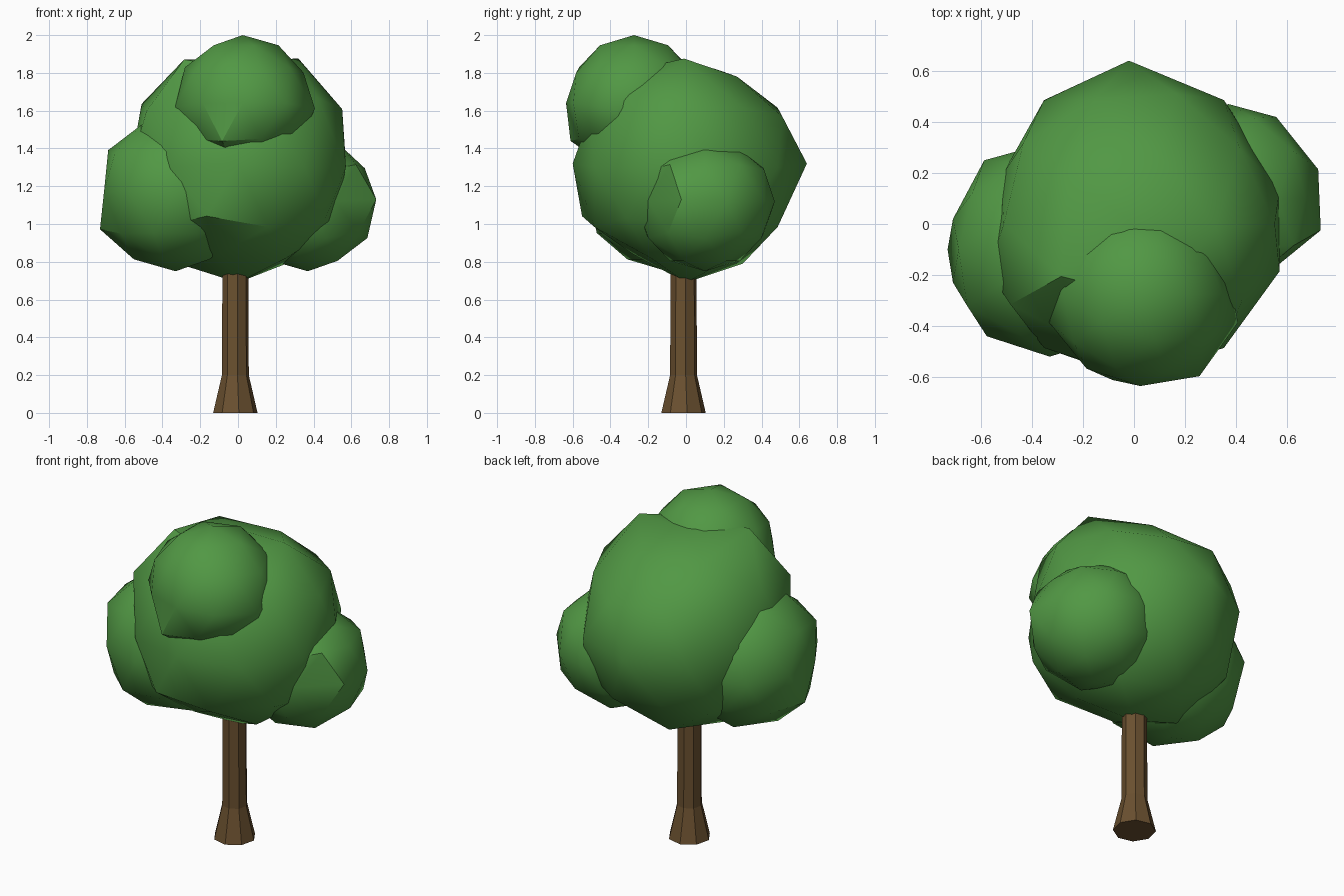
import bpy, bmesh, math
from mathutils import Vector


def material(name, colour):
    mat = bpy.data.materials.new(name)
    mat.diffuse_color = (*colour, 1)
    return mat


GREEN = material("leaf green", (0.083, 0.314, 0.058))
BROWN = material("bark brown", (0.145, 0.081, 0.029))


def finish(bm, name, mat, smooth):
    mesh = bpy.data.meshes.new(name)
    bm.normal_update()
    bm.to_mesh(mesh)
    bm.free()
    mesh.materials.append(mat)
    obj = bpy.data.objects.new(name, mesh)
    bpy.context.collection.objects.link(obj)
    if smooth:
        bpy.ops.object.select_all(action='DESELECT')
        obj.select_set(True)
        bpy.context.view_layer.objects.active = obj
        bpy.ops.object.shade_smooth_by_angle(angle=math.radians(35))
    return obj


def leaf_clump(name, centre, radius, nudges=()):
    """Low-poly ball; each nudge moves the vertex nearest a direction."""
    bm = bmesh.new()
    bmesh.ops.create_icosphere(bm, subdivisions=2, radius=1)
    targets = [(max(bm.verts, key=lambda v: v.co.normalized().dot(Vector(d).normalized())),
                Vector(offset)) for d, offset in nudges]
    for v in bm.verts:
        v.co = v.co.normalized() * radius + Vector(centre)
    for v, offset in targets:
        v.co += offset
    return finish(bm, name, GREEN, True)


# Trunk: eight-sided, flared at the foot
bm = bmesh.new()
rings = []
for z, r in ((0, 0.119), (0.2, 0.072), (0.85, 0.069)):
    angles = [math.radians(9 + 45 * i) for i in range(8)]
    rings.append([bm.verts.new((-0.014 + r * math.cos(a), -0.013 + r * math.sin(a), z))
                  for a in angles])
for low, high in zip(rings, rings[1:]):
    for i in range(8):
        j = (i + 1) % 8
        bm.faces.new((low[i], low[j], high[j], high[i]))
bm.faces.new(rings[0][::-1])
bm.faces.new(rings[-1])
finish(bm, "trunk", BROWN, False)

# Main crown
leaf_clump("main_crown", (0, 0, 1.3), 0.6, (
    ((0, 1, 0), (-0.02, 0.04, 0.02)),
    ((0, -1, 0), (0, 0, 0.02)),
    ((0, 0, 1), (0, 0, -0.03)),
    ((0, 0, -1), (0, 0, -0.01)),
    ((0.526, 0, 0.851), (0.005, -0.01, 0.065)),
    ((0.688, -0.5, 0.526), (0.01, 0, 0.05)),
    ((-0.425, -0.309, 0.851), (-0.03, -0.02, 0.06)),
    ((-0.851, 0, 0.526), (0, 0, 0.02)),
    ((0.162, 0.5, 0.851), (0, -0.03, -0.03)),
    ((-0.724, -0.526, 0.447), (-0.05, 0, 0.03)),
    ((-0.951, 0.309, 0), (0.05, 0, 0)),
    ((0.894, 0, 0.447), (0.015, 0, 0.04)),
    ((0.724, 0.526, -0.447), (0.03, 0, 0)),
    ((0.724, -0.526, -0.447), (0.03, 0, 0)),
    ((0.951, 0.309, 0), (0, -0.05, 0.03)),
    ((-0.276, 0.851, -0.447), (0, -0.03, -0.01)),
    ((-0.276, -0.851, -0.447), (0, -0.04, 0.01)),
    ((-0.162, -0.5, -0.851), (0, 0.02, 0.05)),
    ((0.425, -0.309, -0.851), (0, 0, 0.03)),
))

# Three smaller clumps around it
leaf_clump("top_clump", (0.025, -0.275, 1.64), 0.36, (
    ((0.951, -0.309, 0), (0.04, 0, -0.03)),
    ((0.588, -0.809, 0), (0.02, -0.03, 0)),
    ((-0.276, -0.851, -0.447), (-0.01, -0.03, -0.04)),
    ((-0.951, -0.309, 0), (-0.015, 0, -0.02)),
))
leaf_clump("left_clump", (-0.33, -0.1, 1.17), 0.42, (
    ((-0.951, 0.309, 0), (0.02, -0.01, 0)),
    ((-0.951, -0.309, 0), (0.02, 0, 0)),
    ((-0.894, 0, -0.447), (-0.025, 0, -0.01)),
    ((-0.724, -0.526, 0.447), (-0.02, 0, 0.01)),
    ((-0.588, 0.809, 0), (-0.01, 0.01, 0)),
    ((-0.276, -0.851, -0.447), (0, -0.015, -0.03)),
))
leaf_clump("right_clump", (0.37, 0.1, 1.12), 0.37, (
    ((0.588, -0.809, 0), (-0.07, 0, 0)),
    ((0.951, -0.309, 0), (0.01, -0.01, 0.01)),
    ((0.588, 0.809, 0), (-0.03, 0.02, 0)),
    ((0.894, 0, 0.447), (-0.03, 0, 0.01)),
    ((0.526, 0, 0.851), (0, 0, -0.04)),
    ((0.162, 0.5, 0.851), (0, 0, -0.04)),
    ((0.162, -0.5, 0.851), (0, 0, -0.04)),
))
